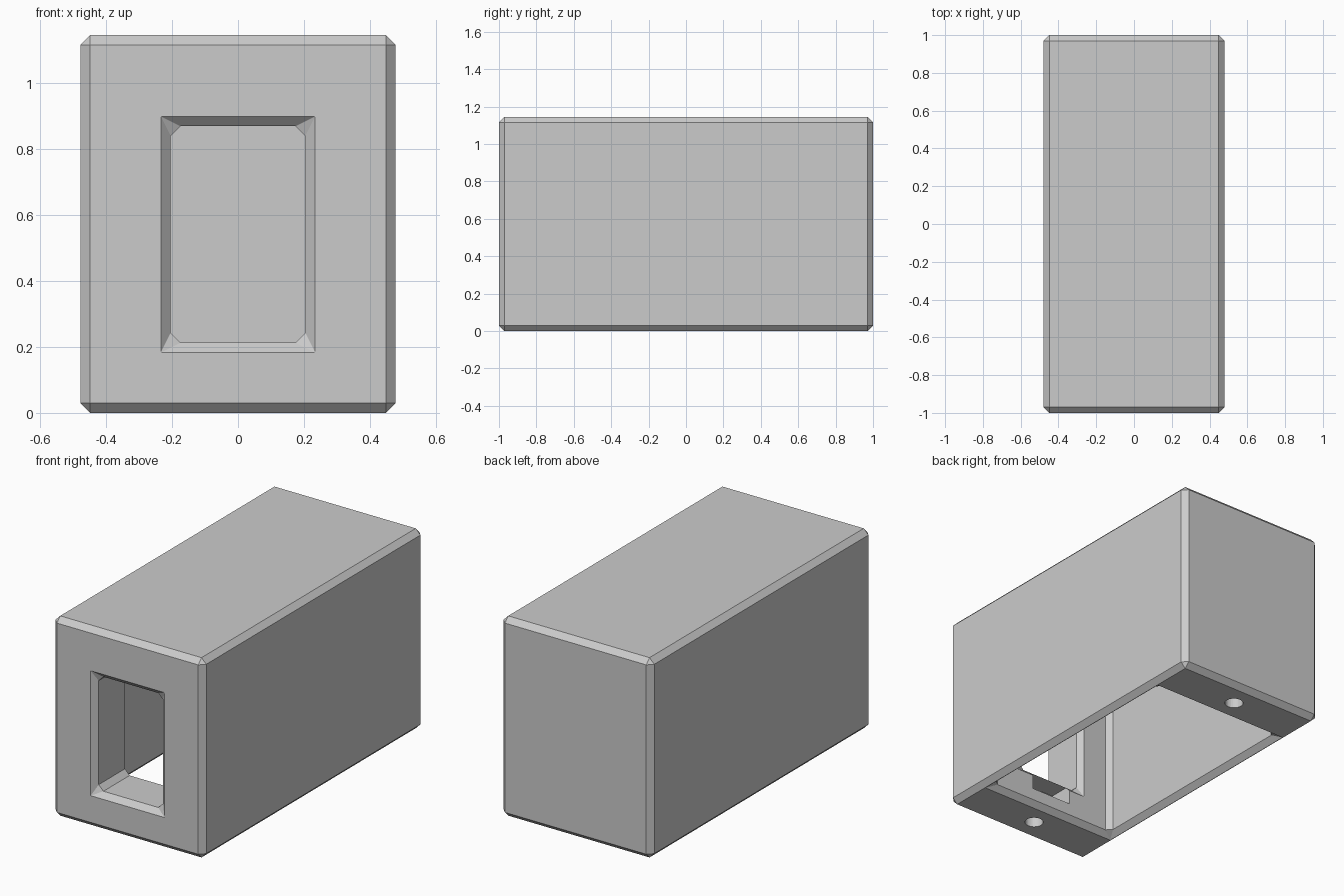
import bpy, bmesh

if "Cube" in bpy.data.objects:
    bpy.data.objects.remove(bpy.data.objects["Cube"])

B = 0.03  # bevel width


def loft(name, rings, axis="Z", centre=(0, 0)):
    """Solid through rectangular rings (pos, half_a, half_b, corner_cut)."""
    bm = bmesh.new()
    loops = []
    for t, a, b, c in rings:
        pts = [(a - c, -b), (a, c - b), (a, b - c), (a - c, b),
               (c - a, b), (-a, b - c), (-a, c - b), (c - a, -b)]
        loop = []
        for p, q in pts:
            p, q = p + centre[0], q + centre[1]
            loop.append(bm.verts.new((p, q, t) if axis == "Z" else (p, t, q)))
        loops.append(loop)
    for lo, hi in zip(loops, loops[1:]):
        for i in range(8):
            j = (i + 1) % 8
            bm.faces.new((lo[i], lo[j], hi[j], hi[i]))
    bm.faces.new(loops[0])
    bm.faces.new(loops[-1])
    bmesh.ops.remove_doubles(bm, verts=bm.verts, dist=1e-5)
    bmesh.ops.recalc_face_normals(bm, faces=bm.faces)
    mesh = bpy.data.meshes.new(name)
    bm.to_mesh(mesh)
    bm.free()
    ob = bpy.data.objects.new(name, mesh)
    bpy.context.collection.objects.link(ob)
    return ob


def cylinder(name, sides, r, z0, z1, y):
    bpy.ops.mesh.primitive_cylinder_add(vertices=sides, radius=r, depth=z1 - z0,
                                        location=(0, y, (z0 + z1) / 2))
    ob = bpy.context.object
    ob.name = name
    return ob


def cut(body, cutter):
    mod = body.modifiers.new(cutter.name, "BOOLEAN")
    mod.operation = "DIFFERENCE"
    mod.solver = "EXACT"
    mod.object = cutter
    bpy.context.view_layer.objects.active = body
    bpy.ops.object.modifier_apply(modifier=mod.name)
    bpy.data.objects.remove(cutter, do_unlink=True)


# Bevelled outer housing
W, L, H = 0.478, 1.0, 1.145
housing = loft("housing", [(0, W - B, L - B, 0), (B, W, L, B),
                           (H - B, W, L, B), (H, W - B, L - B, 0)])

# Inner cavity, open at the bottom with a flared rim
cx, cy, ch = 0.415, 0.703, 1.085
cut(housing, loft("cavity_cutter", [
    (-0.02, cx + B, cy + B, 0), (0, cx + B, cy + B, 0), (B, cx, cy, B),
    (ch - B, cx, cy, B), (ch, cx - B, cy - B, 0)]))

# Front window, flared at both ends
wx, wz = 0.204, 0.328
cut(housing, loft("window_cutter", [
    (-1.02, wx + B, wz + B, 0), (-1, wx + B, wz + B, 0), (-1 + B, wx, wz, B),
    (-cy - B, wx, wz, B), (-cy, wx + B, wz + B, 0), (-cy + 0.02, wx + B, wz + B, 0)],
    axis="Y", centre=(0, 0.541)))

# Screw holes in both ends, with nut slots open to the cavity
for s in (-1, 1):
    y = 0.85 * s
    slot_y = (y + 0.68 * s) / 2
    cut(housing, loft("nut_slot_cutter", [(0.1, 0.13, 0.085, 0), (0.2129, 0.13, 0.085, 0)],
                      centre=(0, slot_y)))
    cut(housing, cylinder("screw_hole_cutter", 32, 0.05, -0.05, 0.2129, y))
